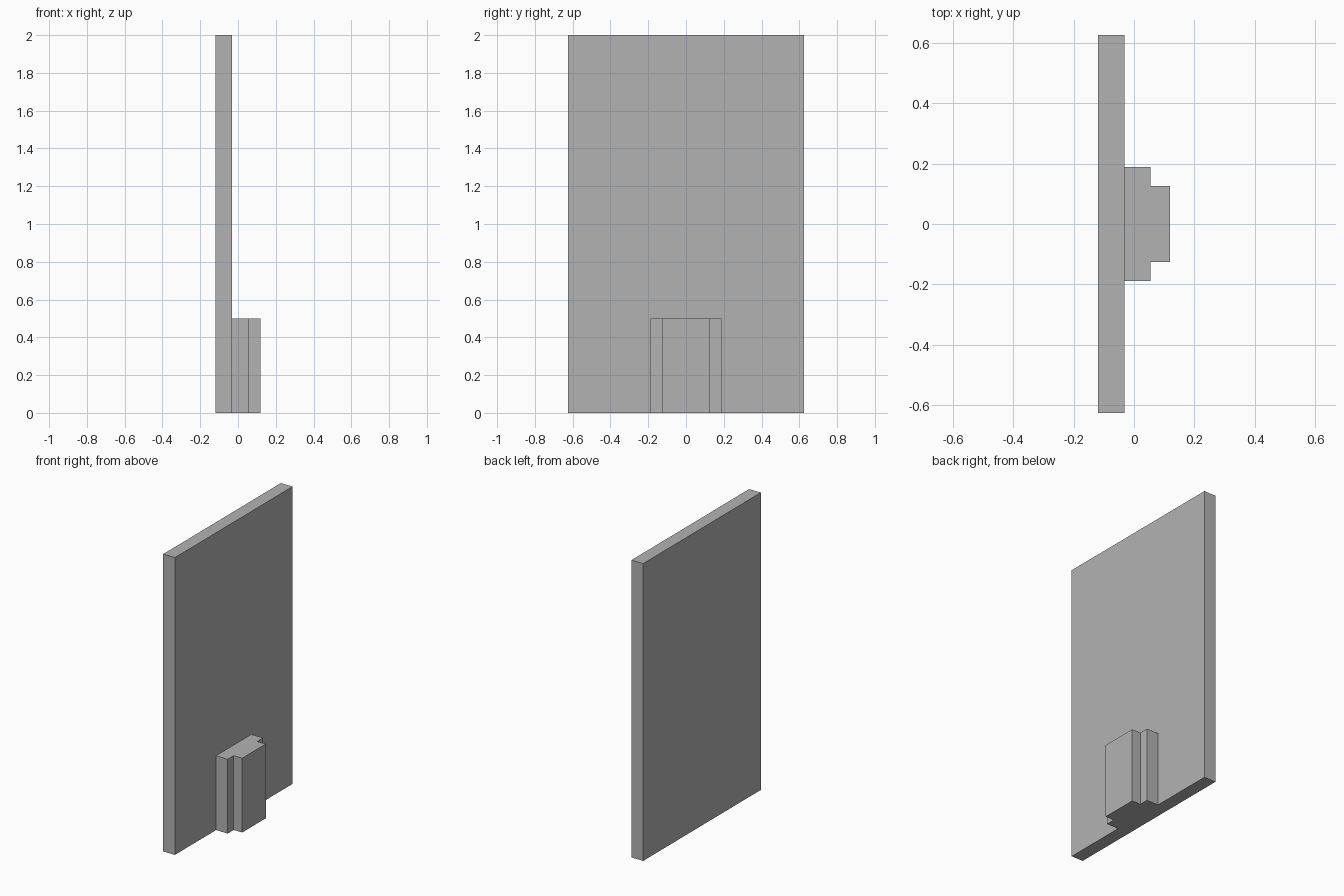
import bpy
import bmesh

cube = bpy.data.objects.get("Cube")
if cube:
    bpy.data.objects.remove(cube, do_unlink=True)

# Single plain grey
grey = bpy.data.materials.new("plain_grey")
grey.use_nodes = True
colour = (0.45, 0.45, 0.45, 1.0)
grey.diffuse_color = colour
for node in grey.node_tree.nodes:
    if node.type == 'BSDF_PRINCIPLED':
        node.inputs["Base Color"].default_value = colour


def prism(name, outline, height):
    """Extrude a plan outline up from the ground."""
    bm = bmesh.new()
    base = bm.faces.new([bm.verts.new((x, y, 0)) for x, y in outline])
    top = bmesh.ops.extrude_face_region(bm, geom=[base], use_keep_orig=True)["geom"]
    verts = [v for v in top if isinstance(v, bmesh.types.BMVert)]
    bmesh.ops.translate(bm, vec=(0, 0, height), verts=verts)
    bmesh.ops.recalc_face_normals(bm, faces=bm.faces)
    mesh = bpy.data.meshes.new(name)
    bm.to_mesh(mesh)
    bm.free()
    mesh.materials.append(grey)
    obj = bpy.data.objects.new(name, mesh)
    bpy.context.collection.objects.link(obj)
    return obj


def symmetric(half):
    """Complete a half outline by mirroring it across y = 0."""
    return half + [(x, -y) for x, y in reversed(half)]


back, face, step, front = -0.119, -0.032, 0.055, 0.119

# Tall upright slab
prism("panel", symmetric([(back, 0.625), (face, 0.625)][::-1]), 2.0)

# Stepped block at the foot of the slab
prism("stepped_block",
      symmetric([(face, 0.188), (step, 0.188), (step, 0.125), (front, 0.125)]), 0.5)
